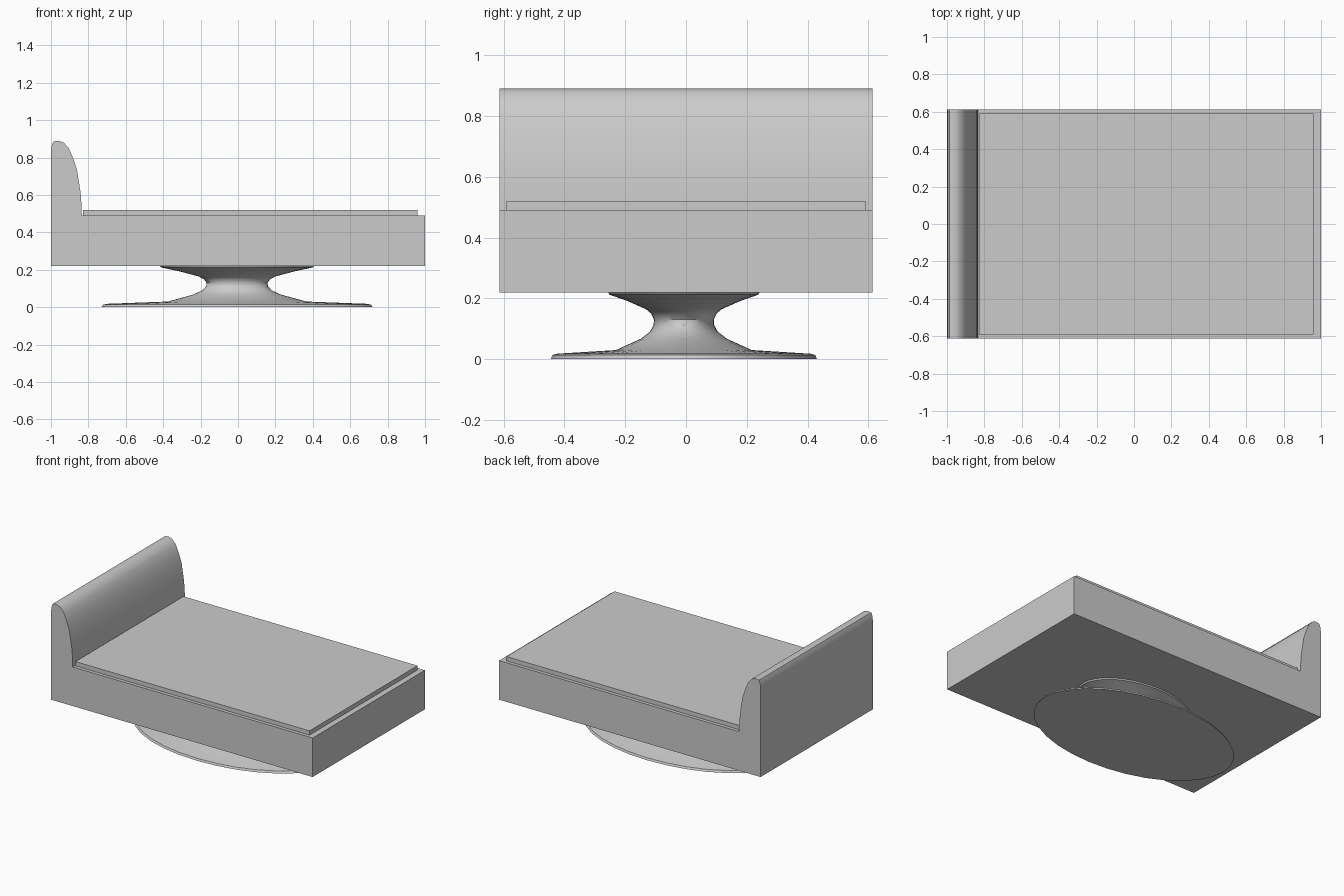
import bpy, bmesh, math

if "Cube" in bpy.data.objects:
    bpy.data.objects.remove(bpy.data.objects["Cube"])


def finish(name, bm, angle=30):
    bmesh.ops.recalc_face_normals(bm, faces=bm.faces)
    me = bpy.data.meshes.new(name)
    bm.to_mesh(me)
    bm.free()
    ob = bpy.data.objects.new(name, me)
    bpy.context.collection.objects.link(ob)
    bpy.ops.object.select_all(action='DESELECT')
    ob.select_set(True)
    bpy.context.view_layer.objects.active = ob
    bpy.ops.object.shade_smooth_by_angle(angle=math.radians(angle))
    return ob


def extrude_y(name, profile, half_width):
    """Extrude an x-z outline symmetrically along y."""
    bm = bmesh.new()
    face = bm.faces.new([bm.verts.new((x, -half_width, z)) for x, z in profile])
    geo = bmesh.ops.extrude_face_region(bm, geom=[face])['geom']
    moved = [v for v in geo if isinstance(v, bmesh.types.BMVert)]
    bmesh.ops.translate(bm, verts=moved, vec=(0, 2 * half_width, 0))
    return finish(name, bm)


def elliptic_lathe(name, profile, ratio, center, segments=32):
    """Stack elliptical rings given as (x radius, z) and cap both ends."""
    bm = bmesh.new()
    rings = []
    for r, z in profile:
        rings.append([bm.verts.new((center[0] + r * math.cos(a),
                                    center[1] + r * ratio * math.sin(a), z))
                      for a in (2 * math.pi * i / segments for i in range(segments))])
    for lo, hi in zip(rings, rings[1:]):
        for i in range(segments):
            j = (i + 1) % segments
            bm.faces.new((lo[i], lo[j], hi[j], hi[i]))
    bm.faces.new(rings[0])
    bm.faces.new(rings[-1])
    return finish(name, bm, 35)


# Bed frame with curved headboard
extrude_y("bed_frame", [
    (-1, 0.22), (1, 0.22), (1, 0.49), (-0.835, 0.49),
    (-0.837, 0.55), (-0.842, 0.615), (-0.861, 0.735), (-0.883, 0.80),
    (-0.905, 0.85), (-0.932, 0.88), (-0.96, 0.89), (-0.987, 0.886),
    (-0.996, 0.865), (-1, 0.835)], 0.613)

# Thin mattress slab
extrude_y("mattress", [(-0.83, 0.485), (0.96, 0.485), (0.96, 0.52), (-0.83, 0.52)], 0.59)

# Flared oval pedestal
elliptic_lathe("pedestal", [
    (0.725, 0.0), (0.715, 0.014), (0.69, 0.018), (0.37, 0.03),
    (0.235, 0.067), (0.185, 0.09), (0.165, 0.112), (0.163, 0.13),
    (0.178, 0.15), (0.205, 0.164), (0.31, 0.192), (0.405, 0.212), (0.413, 0.221)],
    0.604, (-0.005, -0.007))
